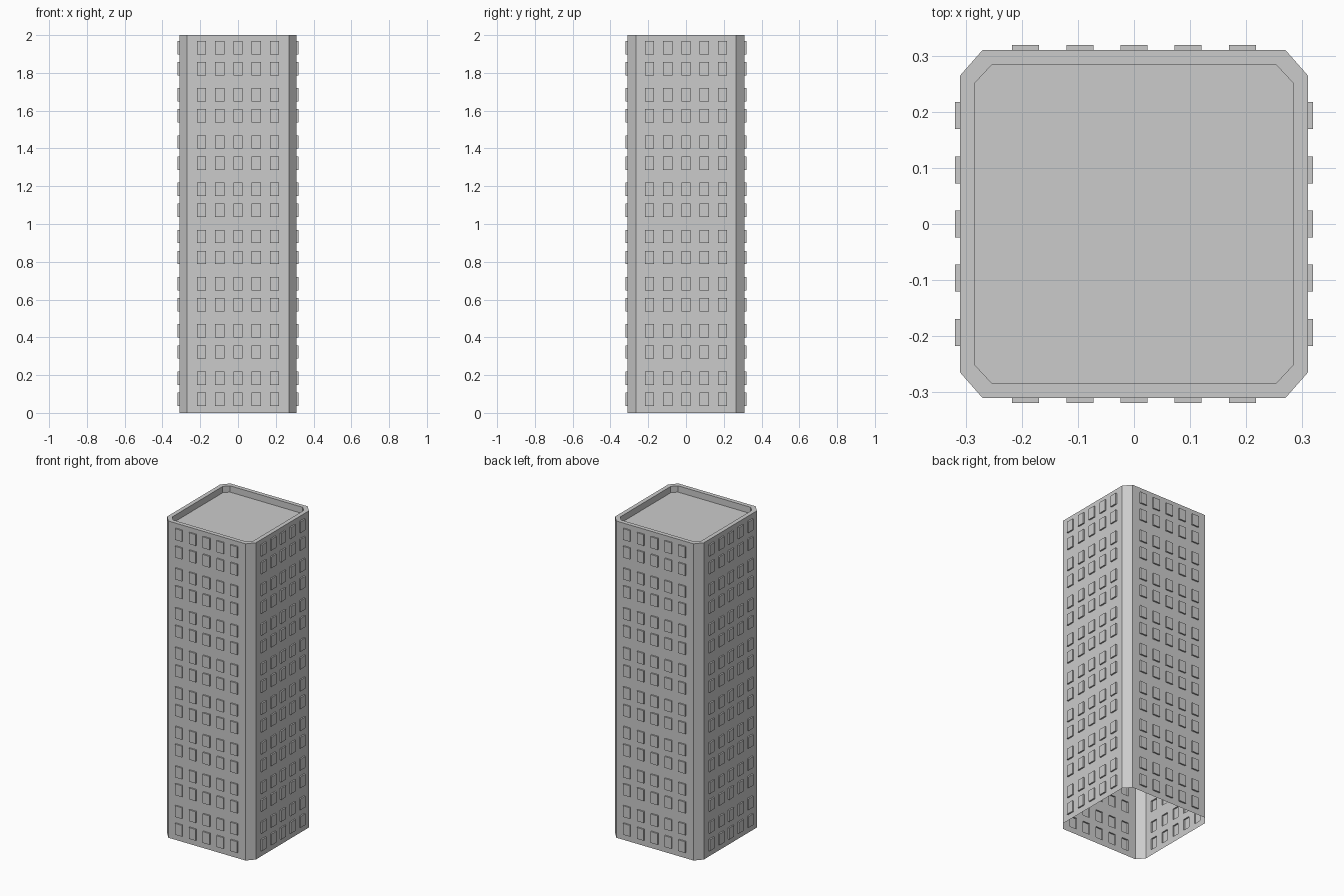
import bpy, bmesh
from math import pi
from mathutils import Matrix, Vector

if "Cube" in bpy.data.objects:
    bpy.data.objects.remove(bpy.data.objects["Cube"])

H, R, OUT = 2.0, 0.31, 0.319          # height, wall distance, window front distance
FLAT_X, FLAT_Y = 0.27, 0.2645         # half widths of front/back and side walls
PARAPET_DEPTH = 0.04


def finish(bm, name):
    bmesh.ops.remove_doubles(bm, verts=bm.verts, dist=1e-5)
    me = bpy.data.meshes.new(name)
    bm.to_mesh(me)
    bm.free()
    ob = bpy.data.objects.new(name, me)
    bpy.context.collection.objects.link(ob)
    return ob


def quad(bm, pts):
    bm.faces.new([bm.verts.new(p) for p in pts])


def octagon(a, fx, fy, z):
    # counter-clockwise square outline with cut corners
    return [Vector((x, y, z)) for x, y in (
        (fx, -a), (a, -fy), (a, fy), (fx, a),
        (-fx, a), (-a, fy), (-a, -fy), (-fx, -a))]


# Cut positions: odd intervals are windows
columns = [c + s for c in (-0.1932, -0.0966, 0, 0.0966, 0.1932) for s in (-0.024, 0.024)]
rows = [0.25 * i + c + s for i in range(8) for c in (0.0725, 0.184) for s in (-0.0355, 0.0355)]
zs = [0] + rows + [H]

# Four walls with windows pushed outward, hollow behind
bm = bmesh.new()
for k in range(4):
    rot = Matrix.Rotation(k * pi / 2, 3, 'Z')
    f = FLAT_Y if k % 2 else FLAT_X
    us = [-f] + columns + [f]

    def P(u, d, z):
        return rot @ Vector((u, -d, z))

    for i in range(len(us) - 1):
        for j in range(len(zs) - 1):
            corners = [(us[i], zs[j]), (us[i + 1], zs[j]),
                       (us[i + 1], zs[j + 1]), (us[i], zs[j + 1])]
            window = i % 2 and j % 2
            quad(bm, [P(u, OUT if window else R, z) for u, z in corners])
            if window:
                for n in range(4):
                    (u0, z0), (u1, z1) = corners[n], corners[(n + 1) % 4]
                    quad(bm, [P(u0, R, z0), P(u1, R, z1), P(u1, OUT, z1), P(u0, OUT, z0)])

# Cut corners between the walls
low, high = octagon(R, FLAT_X, FLAT_Y, 0), octagon(R, FLAT_X, FLAT_Y, H)
for n in (0, 2, 4, 6):
    quad(bm, [low[n], low[n + 1], high[n + 1], high[n]])
finish(bm, "tower_walls")

# Parapet rim and sunken roof
bm = bmesh.new()
inner = octagon(0.283, 0.254, 0.252, H)
floor = octagon(0.283, 0.254, 0.252, H - PARAPET_DEPTH)
for n in range(8):
    m = (n + 1) % 8
    quad(bm, [high[n], high[m], inner[m], inner[n]])
    quad(bm, [inner[n], inner[m], floor[m], floor[n]])
quad(bm, floor)
finish(bm, "roof_and_parapet")
